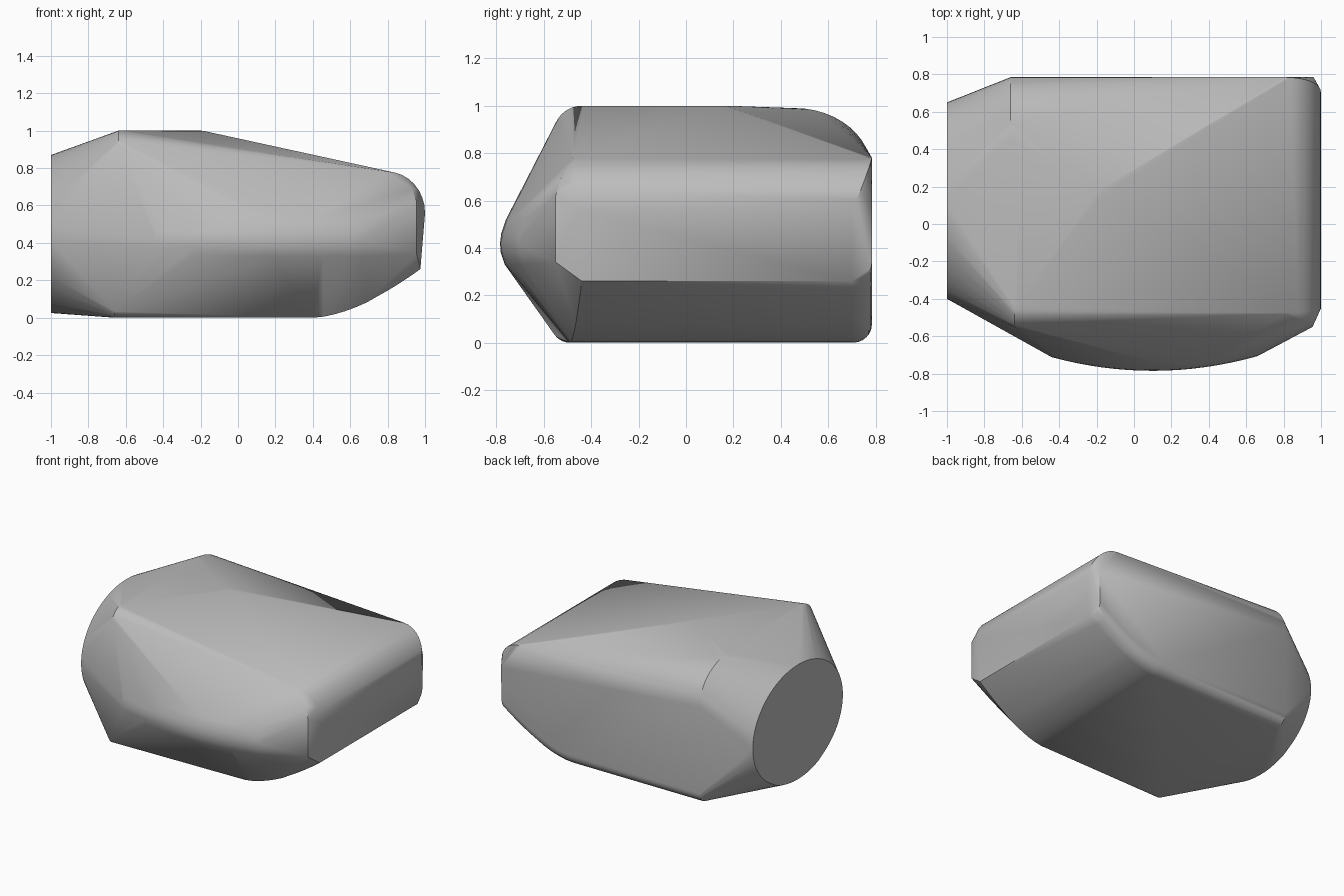
import bpy, bmesh
from math import cos, sin, pi, radians

cube = bpy.data.objects.get("Cube")
if cube:
    bpy.data.objects.remove(cube, do_unlink=True)

points = []


def arc(cy, cz, ry, rz, a0, a1, x, n=10):
    """Elliptical arc in a plane of constant x."""
    for i in range(n + 1):
        a = radians(a0 + (a1 - a0) * i / n)
        points.append((x, cy + ry * cos(a), cz + rz * sin(a)))


# Flat oval end
arc(0.125, 0.45, 0.525, 0.42, 0, 360, -1.0, 64)

# Widest section: big rounded back shoulder, small rounds at other corners
X = -0.66
arc(0.46, 0.72, 0.325, 0.27, 0, 90, X, 12)
arc(-0.44, 0.88, 0.12, 0.12, 90, 155, X + 0.02, 6)
arc(-0.49, 0.085, 0.08, 0.08, 215, 270, X, 5)
arc(0.705, 0.085, 0.08, 0.08, 270, 360, X, 6)

# Top crest
points += [(-0.62, -0.43, 1.0), (-0.62, 0.18, 1.0),
           (-0.20, 0.17, 1.0), (-0.18, 0.15, 0.998)]

# Bowed front ridge
for i in range(17):
    x = -0.44 + 1.10 * i / 16
    y = -0.785 + 0.25 * (x - 0.1) ** 2
    for dy, z in ((0.02, 0.33), (0.003, 0.38), (0, 0.42), (0.005, 0.46), (0.025, 0.52)):
        points.append((x, y + dy, z))

# Rounded nose at the narrow end, with softened corners front and back
for i in range(9):
    a = pi / 2 * i / 8
    x, z = 0.80 + 0.20 * sin(a), 0.56 + 0.22 * cos(a)
    front = -0.48 + 0.03 * i / 8
    points += [(x, front, z), (x, 0.785 - 0.085 * (i / 8) ** 2, z)]
for z in (0.34, 0.62):
    points.append((0.955, -0.55, z))
points += [(0.93, -0.53, 0.69), (0.96, 0.785, 0.58), (0.955, 0.785, 0.34)]

# Upswept underside, rounded along the back edge
for i in range(11):
    t = i / 10
    x, z = 0.40 + 0.575 * t, 0.005 + 0.255 * t ** 1.65
    points.append((x, -0.49 + 0.05 * t, z))
    arc(0.705, z + 0.08, 0.08, 0.08, 270, 360, x - 0.02 * t, 5)
    points.append((x, 0.70, z))

# Skin all guide curves with one convex shell
bm = bmesh.new()
for p in points:
    bm.verts.new((p[0], p[1], max(0.0, p[2] - 0.005) if p[2] < 0.1 else p[2]))
bmesh.ops.remove_doubles(bm, verts=bm.verts, dist=0.002)
hull = bmesh.ops.convex_hull(bm, input=bm.verts)
spare = {g for g in hull["geom_interior"] + hull["geom_unused"]
         if isinstance(g, bmesh.types.BMVert)}
bmesh.ops.delete(bm, geom=list(spare), context='VERTS')
bmesh.ops.dissolve_limit(bm, angle_limit=radians(0.5), verts=bm.verts, edges=bm.edges)
bmesh.ops.recalc_face_normals(bm, faces=bm.faces)

mesh = bpy.data.meshes.new("faceted_shell")
bm.to_mesh(mesh)
bm.free()
shell = bpy.data.objects.new("faceted_shell", mesh)
bpy.context.collection.objects.link(shell)

# Plain grey finish
grey = bpy.data.materials.new("plain_grey")
grey.use_nodes = True
colour = (0.5, 0.5, 0.5, 1.0)
grey.diffuse_color = colour
grey.node_tree.nodes["Principled BSDF"].inputs["Base Color"].default_value = colour
mesh.materials.append(grey)

# Smooth rounds, crisp edges
bpy.ops.object.select_all(action='DESELECT')
shell.select_set(True)
bpy.context.view_layer.objects.active = shell
bpy.ops.object.shade_smooth_by_angle(angle=radians(30))
